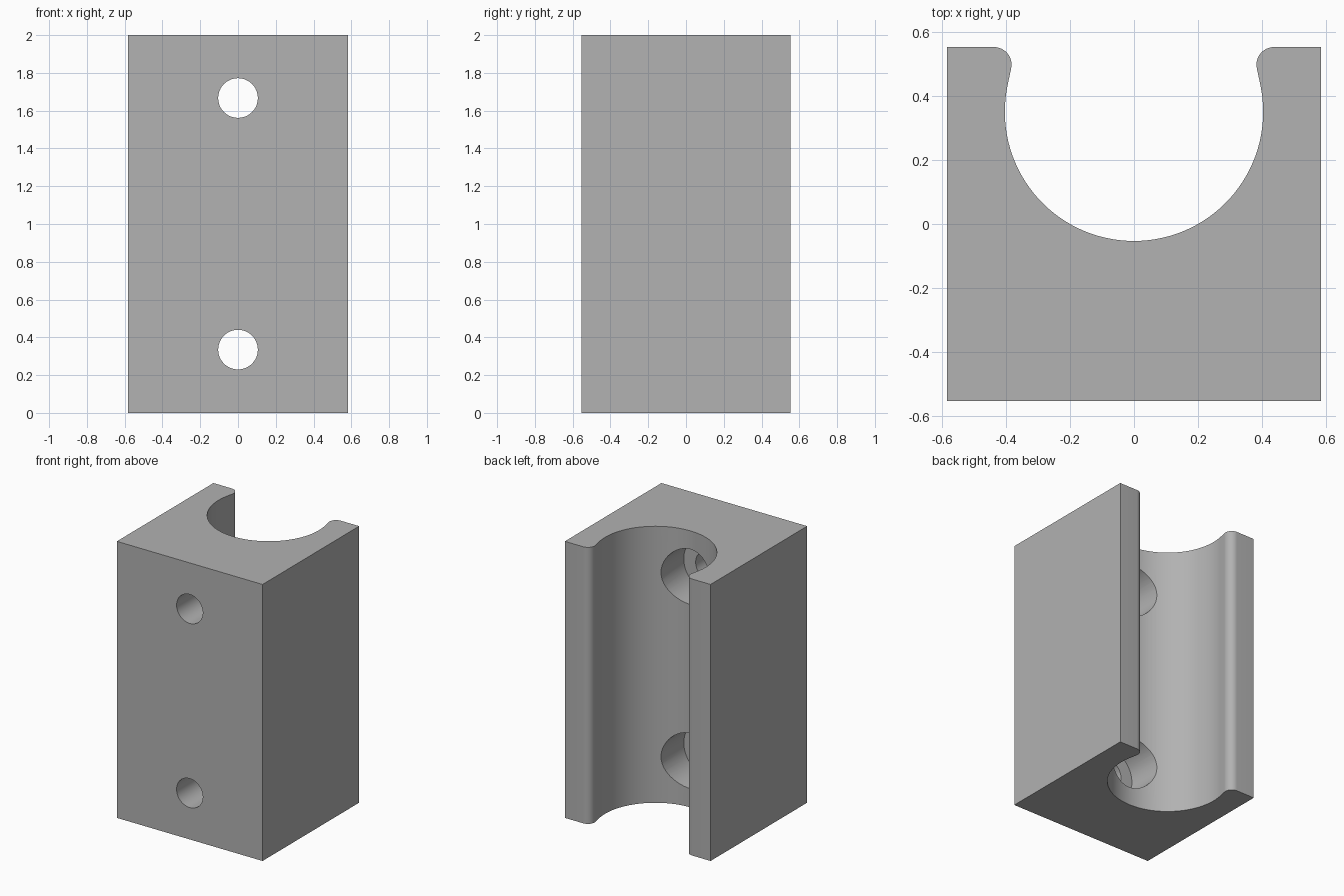
import bpy, bmesh
from math import atan2, acos, hypot, sin, cos, pi

cube = bpy.data.objects.get("Cube")
if cube:
    bpy.data.objects.remove(cube, do_unlink=True)

HALF_W, HALF_D, HEIGHT = 0.583, 0.552, 2.0
GROOVE_Y, GROOVE_R = 0.35, 0.403
LIP_X, LIP_R = 0.437, 0.055
LIP_Y = HALF_D - LIP_R

grey = bpy.data.materials.new("plain grey")
grey.use_nodes = True
colour = (0.445, 0.445, 0.445, 1)
grey.diffuse_color = colour
grey.node_tree.nodes["Principled BSDF"].inputs["Base Color"].default_value = colour


def arc(cx, cy, r, start, end, steps):
    angles = [start + (end - start) * i / steps for i in range(steps + 1)]
    return [(cx + r * cos(a), cy + r * sin(a)) for a in angles]


# Half of the cross-section: groove, tangent flank, rounded lip, outer corners
dx, dy = LIP_X, LIP_Y - GROOVE_Y
centre_angle = atan2(dy, dx)
tangent = centre_angle - acos(min(1, (GROOVE_R + LIP_R) / hypot(dx, dy)))
half = arc(0, GROOVE_Y, GROOVE_R, -pi / 2, tangent, 32)
half += arc(LIP_X, LIP_Y, LIP_R, pi + tangent, pi / 2, 12)
half += [(HALF_W, HALF_D), (HALF_W, -HALF_D)]
outline = half + [(-x, y) for x, y in reversed(half[1:])]

# Extruded clamp block
bm = bmesh.new()
base = bm.faces.new([bm.verts.new((x, y, 0)) for x, y in outline])
extruded = bmesh.ops.extrude_face_region(bm, geom=[base])
top = [v for v in extruded["geom"] if isinstance(v, bmesh.types.BMVert)]
bmesh.ops.translate(bm, verts=top, vec=(0, 0, HEIGHT))
bmesh.ops.recalc_face_normals(bm, faces=bm.faces)
mesh = bpy.data.meshes.new("grooved_block")
bm.to_mesh(mesh)
bm.free()
mesh.materials.append(grey)
block = bpy.data.objects.new("grooved_block", mesh)
bpy.context.collection.objects.link(block)


def drill(radius, y_start, y_end, z):
    """Cut a round hole along y through the block."""
    bpy.ops.mesh.primitive_cylinder_add(
        vertices=48, radius=radius, depth=y_end - y_start,
        location=(0, (y_start + y_end) / 2, z), rotation=(pi / 2, 0, 0))
    cutter = bpy.context.object
    cutter.name = "hole_cutter"
    cutter.hide_render = True
    cutter.data.materials.append(grey)
    mod = block.modifiers.new("hole", "BOOLEAN")
    mod.operation = "DIFFERENCE"
    mod.solver = "EXACT"
    mod.object = cutter
    bpy.context.view_layer.objects.active = block
    bpy.ops.object.modifier_apply(modifier=mod.name)
    bpy.data.objects.remove(cutter, do_unlink=True)


# Screw holes with wide counterbores opening into the groove
for z in (0.335, 1.667):
    drill(0.105, -0.8, 0.3, z)
    drill(0.2, -0.26, 0.35, z)

bpy.ops.object.select_all(action="DESELECT")
block.select_set(True)
bpy.context.view_layer.objects.active = block
bpy.ops.object.shade_smooth_by_angle(angle=pi / 6)
